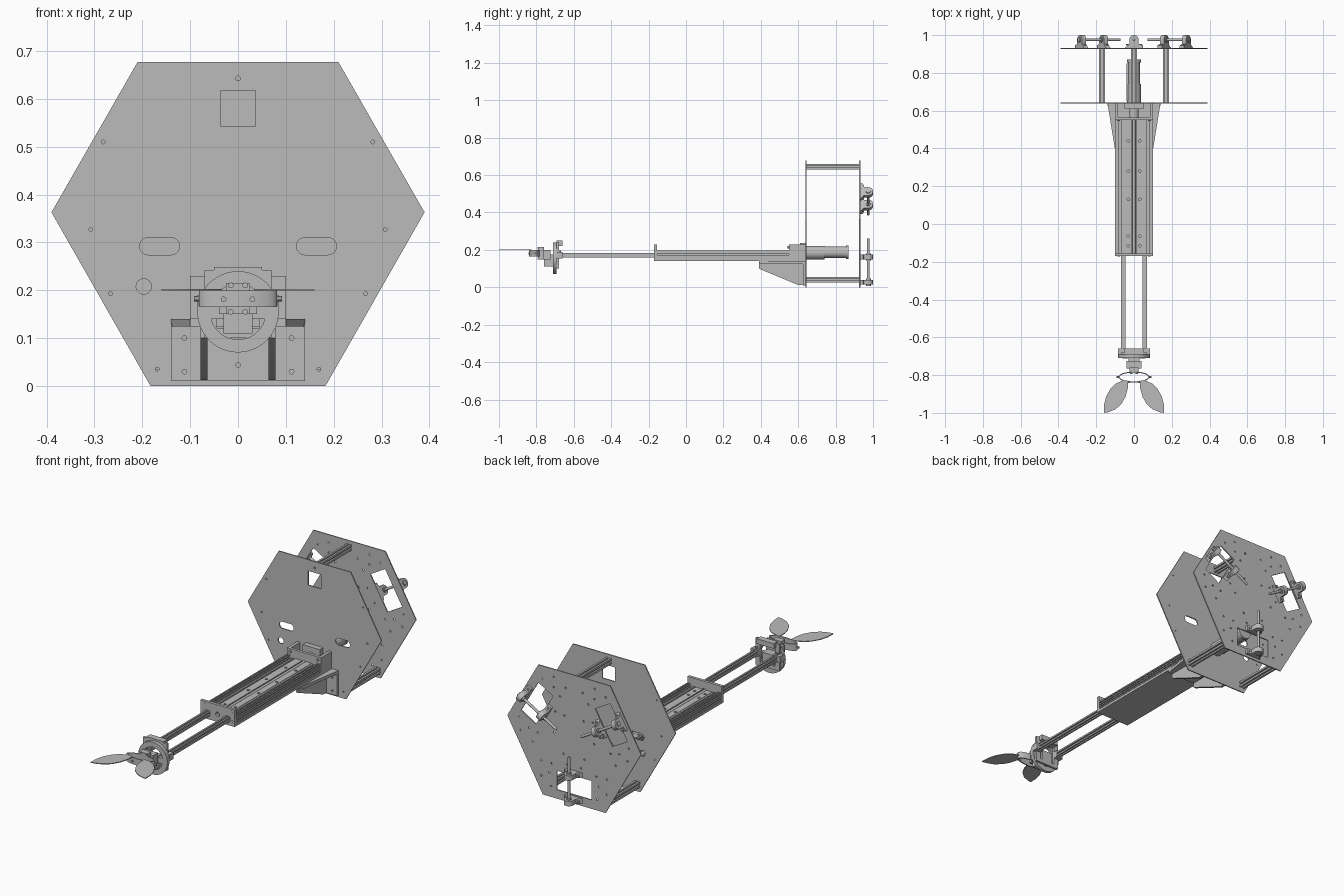
import bpy, bmesh, math
from mathutils import Matrix, Vector

cube = bpy.data.objects.get("Cube")
if cube:
    bpy.data.objects.remove(cube, do_unlink=True)

grey = bpy.data.materials.new("plain grey")
grey.use_nodes = True
grey.diffuse_color = (0.5, 0.5, 0.5, 1)
grey.node_tree.nodes["Principled BSDF"].inputs["Base Color"].default_value = (0.5, 0.5, 0.5, 1)

# Drawing plane for each extrusion axis: columns are images of local x, y, z
AXES = {
    "x": Matrix(((0, 0, 1), (1, 0, 0), (0, 1, 0))).to_4x4(),
    "y": Matrix(((1, 0, 0), (0, 0, -1), (0, 1, 0))).to_4x4(),
    "z": Matrix.Identity(4),
}
parts = []


def prism(name, loops, axis, a, b, place=None):
    """Extrude an outline (further loops become holes) from a to b along an axis."""
    curve = bpy.data.curves.new(name, "CURVE")
    curve.dimensions = "2D"
    curve.fill_mode = "BOTH"
    curve.extrude = abs(b - a) / 2
    for loop in loops:
        spline = curve.splines.new("POLY")
        spline.points.add(len(loop) - 1)
        for point, (u, v) in zip(spline.points, loop):
            point.co = (u, v, 0, 1)
        spline.use_cyclic_u = True
    temp = bpy.data.objects.new(name + " outline", curve)
    bpy.context.collection.objects.link(temp)
    bpy.context.view_layer.update()
    mesh = bpy.data.meshes.new_from_object(temp.evaluated_get(bpy.context.evaluated_depsgraph_get()))
    bpy.data.objects.remove(temp, do_unlink=True)
    shift = Vector([(a + b) / 2 if c == axis else 0 for c in "xyz"])
    mesh.transform((place or Matrix.Identity(4)) @ Matrix.Translation(shift) @ AXES[axis])
    bm = bmesh.new()
    bm.from_mesh(mesh)
    bmesh.ops.remove_doubles(bm, verts=bm.verts, dist=1e-5)
    bmesh.ops.recalc_face_normals(bm, faces=bm.faces)
    bm.to_mesh(mesh)
    bm.free()
    mesh.materials.clear()
    mesh.materials.append(grey)
    obj = bpy.data.objects.new(name, mesh)
    bpy.context.collection.objects.link(obj)
    parts.append(obj)
    return obj


def rect(u0, u1, v0, v1):
    return [(u0, v0), (u1, v0), (u1, v1), (u0, v1)]


def oval(u, v, r, s=None, n=24, start=0, sweep=360):
    s = s or r
    steps = n if sweep == 360 else n + 1
    angles = [math.radians(start + sweep * i / n) for i in range(steps)]
    return [(u + r * math.cos(t), v + s * math.sin(t)) for t in angles]


def slot(u, v, half, r):
    return oval(u + half, v, r, n=10, start=-90, sweep=180) + oval(u - half, v, r, n=10, start=90, sweep=180)


def box(name, x0, x1, y0, y1, z0, z1):
    return prism(name, [rect(x0, x1, y0, y1)], "z", z0, z1)


def rail(name, x, z, half, y0, y1):
    """T-slot bar running front to back."""
    loop = []
    side = [(1, -1), (1, -.3), (.45, -.3), (.45, .3), (1, .3)]
    for k in range(4):
        for u, v in side:
            for _ in range(k):
                u, v = -v, u
            loop.append((x + u * half, z + v * half))
    return prism(name, [loop], "y", y0, y1)


SIDES = (("right", -1), ("left", 1))
MID = 0.347  # height of the plate centre

# Hexagonal end plates
hexagon = [(-.183, 0), (.183, 0), (.39, .363), (.21, .677), (-.21, .677), (-.39, .363)]
holes = [oval(0, .643, .005, n=10), oval(-.197, .208, .016), rect(-.037, .037, .543, .618)]
for _, s in SIDES:
    holes.append(slot(s * .164, .292, .024, .018))
    for x, z in ((.282, .51), (.308, .327), (.267, .193), (.169, .035)):
        holes.append(oval(s * x, z, .004, n=10))
prism("front_plate", [hexagon] + holes, "y", .638, .644)

holes = []
for k in range(3):
    turn = Matrix.Rotation(math.radians(120 * k), 2)

    def spin(loop):
        return [tuple(turn @ Vector(p) + Vector((0, MID))) for p in loop]
    holes.append(spin(rect(-.1, .1, -.3, -.2)))
    for x, y in ((.06, -.1), (.04, -.15), (.13, -.17), (.145, -.22), (.135, -.29), (.05, .25), (.12, .29)):
        for s in (-1, 1):
            holes.append(spin(oval(s * x, y, .005, n=8)))
prism("rear_plate", [hexagon] + holes, "y", .926, .932)

# Spacer bars between the plates
for name, x, z in (("top", 0, .645), ("right", -.169, .04), ("left", .169, .04)):
    rail(name + "_spacer", x, z, .015, .644, .926)

# Three shafts on pillow blocks behind the rear plate
block = [(-.048, .932), (.048, .932), (.048, .946), (.025, .952)]
block += oval(0, .975, .025, n=14, start=0, sweep=180) + [(-.025, .952)]
for k, name in enumerate(("lower", "left", "right")):
    place = (Matrix.Translation((0, 0, MID)) @ Matrix.Rotation(math.radians(-120 * k), 4, "Y"))
    prism(name + "_shaft", [oval(0, .975, .007, n=12)], "z", -.335, -.085, place)
    for label, r in (("outer", .32), ("inner", .185)):
        prism(f"{name}_{label}_block", [block, oval(0, .975, .012)], "z", -r - .013, -r + .013, place)
        prism(f"{name}_{label}_collar", [oval(0, .975, .013)], "z", -r - .019, -r + .019, place)
        for s in (-1, 1):
            prism(f"{name}_{label}_bolt", [oval(s * .036, -r, .006, n=10)], "y", .945, .953, place)

# Slide bed
box("bed_plate", -.1, .1, -.165, .638, .14, .153)
for name, s in SIDES:
    rail(name + "_lower_bed_rail", s * .091, .164, .0095, -.155, .55)
    rail(name + "_upper_bed_rail", s * .091, .188, .0095, -.155, .55)
    rail(name + "_arm", s * .0575, .172, .0125, -.69, .55)
    strip = [oval(s * .03, y, .007, n=12) for y in (.44, .28, .13, -.065, -.115)]
    low, high = sorted((s * .011, s * .044))
    prism(name + "_bed_strip", [rect(low, high, -.155, .55)] + strip, "z", .178, .186)
    low, high = sorted((s * .084, s * .1))
    box(name + "_bearing_cheek", low, high, .565, .638, .153, .23)
    for end, y in (("front", -.165), ("rear", .55)):
        for z in (.165, .215):
            prism(f"{name}_{end}_end_bolt", [oval(s * .08, z, .007, n=10)], "y", y - .006, y)
openings = [rect(s * .0575 - .014, s * .0575 + .014, .158, .186) for _, s in SIDES]
prism("front_end_plate", [rect(-.1, .1, .14, .23)] + openings + [oval(0, .18, .012)], "y", -.17, -.155)
prism("rear_end_plate", [rect(-.1, .1, .14, .23)], "y", .55, .565)
prism("lead_screw", [oval(0, .18, .008, n=12)], "y", -.16, .6)

# Drive motor and coupling
prism("coupling", [oval(0, .185, .025)], "y", .565, .61)
box("motor_mount", -.05, .05, .61, .638, .153, .237)
prism("gearbox", [oval(0, .185, .036)], "y", .638, .74)
prism("motor", [oval(0, .187, .031)], "y", .74, .86)
prism("motor_cap", [oval(0, .187, .036)], "y", .855, .87)
box("motor_terminal", -.04, -.025, .65, .85, .17, .2)

# Support bracket under the bed
prism("bracket_shelf", [[(-.1, .39), (.1, .39), (.14, .638), (-.14, .638)]], "z", .124, .14)
holes = [oval(s * .112, z, .005, n=10) for s in (-1, 1) for z in (.03, .1)] + [oval(0, .044, .005, n=10)]
prism("bracket_flange", [rect(-.14, .14, .01, .13)] + holes, "y", .626, .638)
for name, s in SIDES:
    prism(name + "_gusset", [[(.39, .126), (.39, .1), (.6, .012), (.63, .012), (.63, .126)]],
          "x", s * .071 - .007, s * .071 + .007)

# Wrist ring and frame at the arm tip
prism("wrist_ring", [oval(0, .155, .085, n=48), oval(0, .155, .058, n=40)], "y", -.71, -.692)
prism("wrist_frame", [rect(-.07, .07, .1, .242), rect(-.044, .044, .12, .215)], "y", -.692, -.68)
box("wrist_top_clamp", -.05, .05, -.692, -.66, .222, .249)
for name, s in SIDES:
    low, high = sorted((s * .044, s * .085))
    box(name + "_arm_clamp", low, high, -.692, -.66, .155, .19)
    prism(name + "_clamp_bolt", [oval(s * .06, -.674, .007, n=10)], "z", .19, .197)
box("wrist_servo", -.03, .03, -.76, -.68, .11, .175)
box("wrist_bridge", -.06, .06, -.712, -.692, .14, .17)
box("hand_bracket", -.04, .04, -.765, -.725, .15, .2)

# Hand: neck, oval band, bolts
box("hand_neck", -.025, .025, -.79, -.76, .15, .215)
prism("finger_band", [oval(0, -.81, .082, .029, n=40), oval(0, -.81, .075, .023, n=40)], "z", .165, .2)
for s in (-1, 1):
    for x, z, y in ((.015, .21, -.79), (.03, .181, -.838), (.015, .155, -.79)):
        prism("hand_bolt", [oval(s * x, z, .006, n=10)], "y", y - .005, y + .008)
    low, high = sorted((s * .08, s * .092))
    prism("band_pin", [oval(-.81, .182, .006, n=10)], "x", low, high)

# Leaf-shaped fingers
leaf = [(.033, -.83), (.033, -.87), (.045, -.915), (.068, -.955), (.1, -.982), (.135, -.996), (.16, -1),
        (.158, -.955), (.147, -.912), (.125, -.873), (.098, -.846), (.068, -.832), (.048, -.827)]
for name, s in SIDES:
    prism(name + "_finger", [[(s * x, y) for x, y in leaf]], "z", .199, .203)

# Smooth the round walls, keep corners crisp
bpy.ops.object.select_all(action="DESELECT")
for obj in parts:
    obj.select_set(True)
bpy.context.view_layer.objects.active = parts[0]
bpy.ops.object.shade_smooth_by_angle(angle=math.radians(32))
